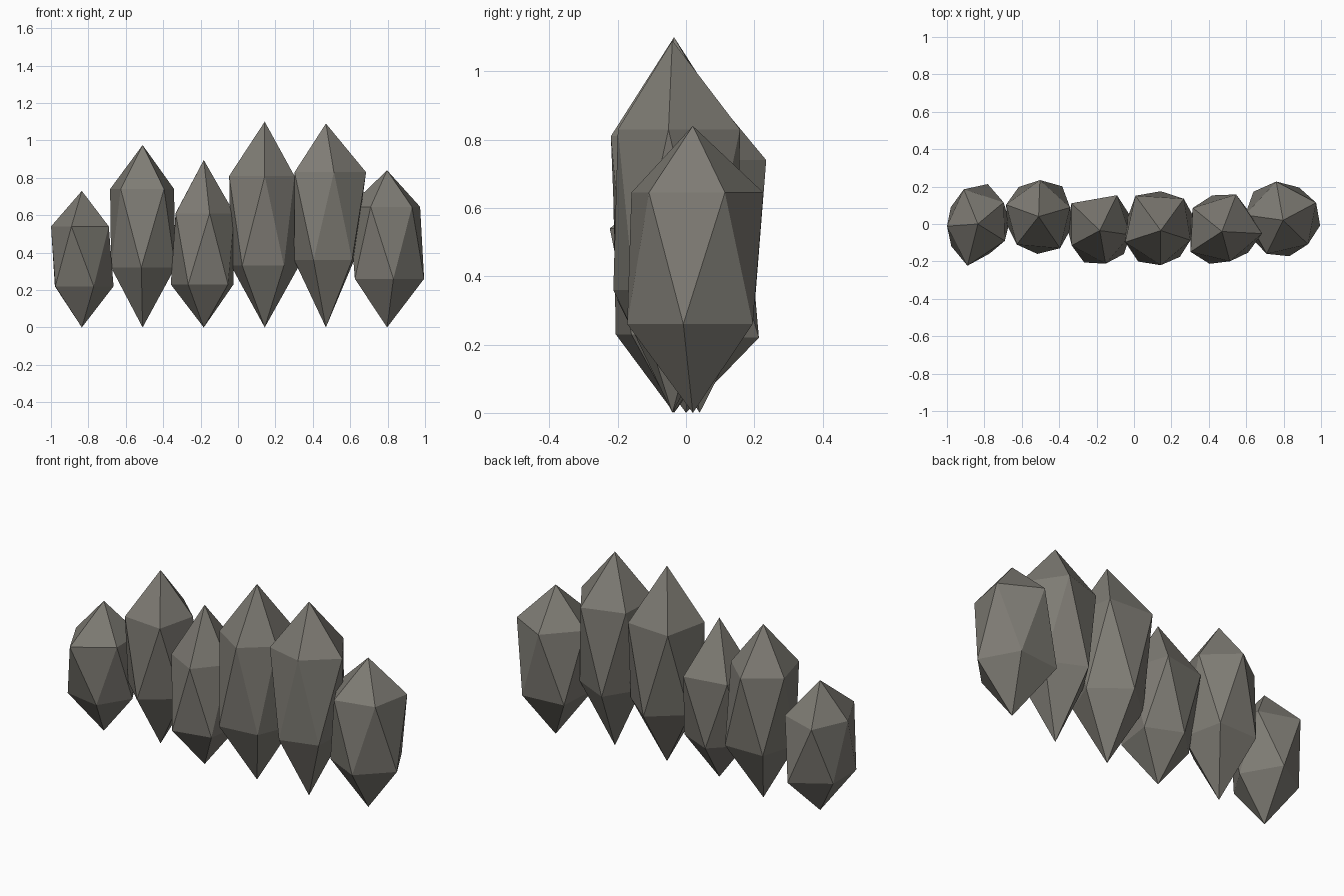
import bpy, bmesh, math

if "Cube" in bpy.data.objects:
    bpy.data.objects.remove(bpy.data.objects["Cube"])

# One grey stone colour for the whole row
stone = bpy.data.materials.new("stone grey")
stone.diffuse_color = (0.21, 0.20, 0.175, 1)
stone.use_nodes = True
stone.node_tree.nodes["Principled BSDF"].inputs["Base Color"].default_value = stone.diffuse_color


def ring(bm, x, y, z, start, radii):
    """Five vertices around a vertical axis."""
    verts = []
    for k, r in enumerate(radii):
        a = math.radians(start + 72 * k)
        verts.append(bm.verts.new((x + r * math.cos(a), y + r * math.sin(a), z)))
    return verts


def boulder(name, x, y, height, z_low, z_up, turn, r_up, r_low):
    """A stretched, uneven 20-sided rock standing on its tip."""
    bm = bmesh.new()
    top = bm.verts.new((x, y, height))
    bottom = bm.verts.new((x, y, 0))
    up = ring(bm, x, y, z_up, turn, r_up)
    low = ring(bm, x, y, z_low, turn + 36, r_low)
    for k in range(5):
        n = (k + 1) % 5
        bm.faces.new((up[k], up[n], top))
        bm.faces.new((up[k], low[k], up[n]))
        bm.faces.new((low[k], low[n], up[n]))
        bm.faces.new((low[n], low[k], bottom))
    mesh = bpy.data.meshes.new(name)
    bm.to_mesh(mesh)
    bm.free()
    mesh.materials.append(stone)
    bpy.context.collection.objects.link(bpy.data.objects.new(name, mesh))


# Rocks from left to right: position, heights, turn, upper and lower ring radii
boulder("rock_1", -0.835, 0.00, 0.73, 0.22, 0.54, 40,
        (.18, .20, .165, .23, .17), (.22, .17, .185, .17, .17))
boulder("rock_2", -0.51, 0.04, 0.975, 0.32, 0.74, -56,
        (.205, .175, .195, .185, .19), (.185, .205, .19, .175, .20))
boulder("rock_3", -0.183, -0.035, 0.895, 0.23, 0.61, -8,
        (.165, .21, .21, .17, .18), (.18, .17, .178, .19, .18))
boulder("rock_4", 0.143, -0.035, 1.10, 0.33, 0.81, -18,
        (.167, .21, .23, .20, .185), (.193, .21, .19, .205, .174))
boulder("rock_5", 0.47, -0.04, 1.09, 0.36, 0.83, -3,
        (.215, .212, .20, .20, .165), (.18, .20, .17, .185, .18))
boulder("rock_6", 0.797, 0.02, 0.84, 0.26, 0.645, 28,
        (.20, .21, .205, .20, .185), (.195, .22, .195, .195, .20))
